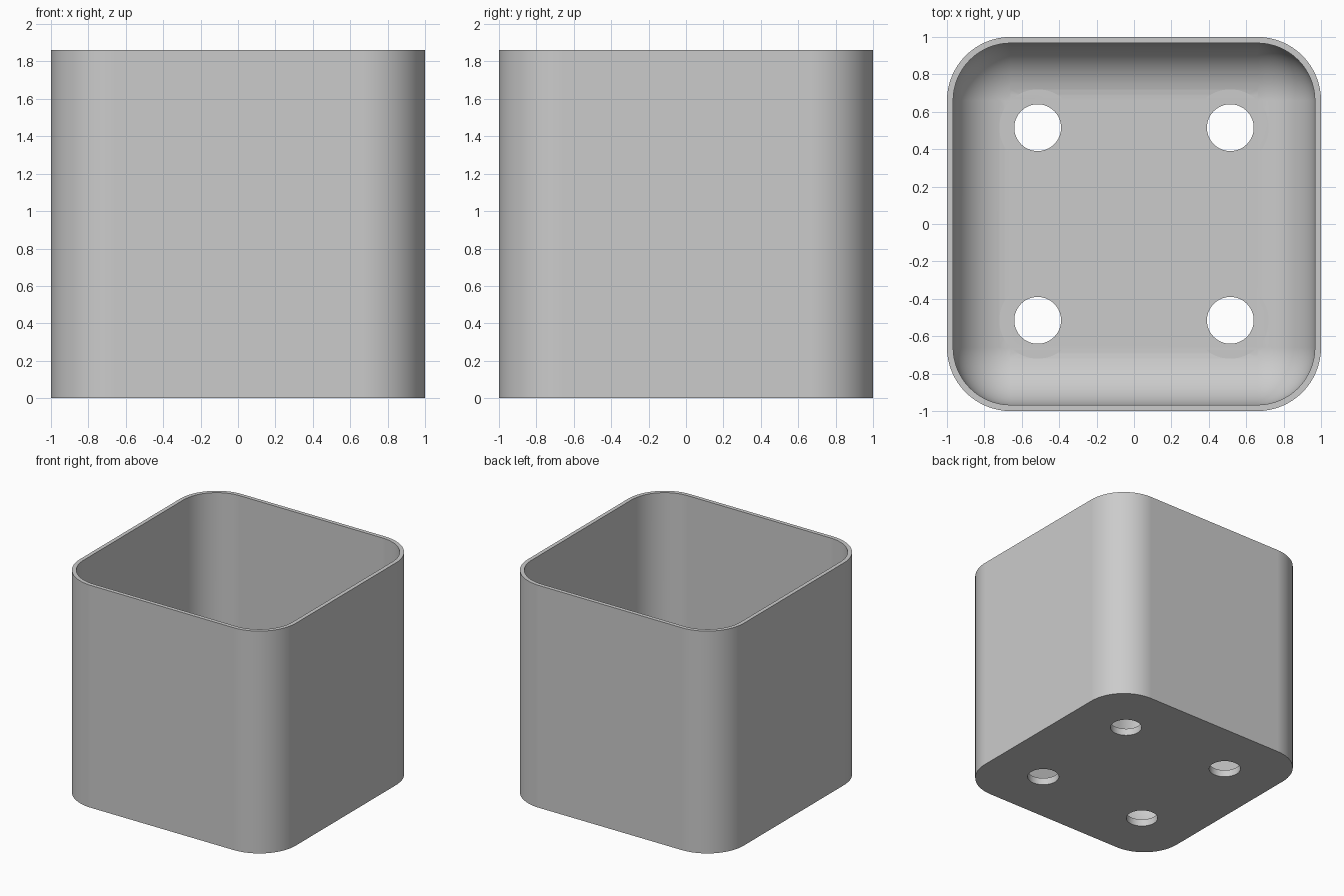
import bpy
import bmesh
from math import sin, cos, pi

HEIGHT, WALL, FLOOR = 1.86, 0.033, 0.06
CORNER = 0.34                  # outer corner radius
INNER = CORNER - WALL          # inner corner and floor fillet radius
STEPS = 16

if "Cube" in bpy.data.objects:
    bpy.data.objects.remove(bpy.data.objects["Cube"], do_unlink=True)

grey = bpy.data.materials.new("light_grey")
grey.use_nodes = True
colour = (0.6, 0.6, 0.6, 1)
grey.diffuse_color = colour
grey.node_tree.nodes["Principled BSDF"].inputs["Base Color"].default_value = colour


def ring(bm, radius, z):
    """Rounded square loop around the fixed corner centres."""
    c = 1 - CORNER
    verts = []
    for q, (sx, sy) in enumerate([(1, 1), (-1, 1), (-1, -1), (1, -1)]):
        for i in range(STEPS + 1):
            a = (q + i / STEPS) * pi / 2
            verts.append(bm.verts.new((sx * c + radius * cos(a), sy * c + radius * sin(a), z)))
    return verts


def cutter(name, x, y, radius, z0, z1):
    bpy.ops.mesh.primitive_cylinder_add(vertices=64, radius=radius, depth=z1 - z0,
                                        location=(x, y, (z0 + z1) / 2))
    ob = bpy.context.object
    ob.name = name
    ob.hide_render = True
    ob.data.materials.append(grey)
    return ob


# Shell: outer wall, rim, inner wall and rounded transition to the floor
bm = bmesh.new()
rings = [ring(bm, CORNER, 0), ring(bm, CORNER, HEIGHT), ring(bm, INNER, HEIGHT)]
for i in range(STEPS + 1):
    a = i / STEPS * pi / 2
    rings.append(ring(bm, INNER * cos(a), FLOOR + INNER * (1 - sin(a))))
for low, high in zip(rings, rings[1:]):
    n = len(low)
    for i in range(n):
        j = (i + 1) % n
        bm.faces.new((low[i], low[j], high[j], high[i]))
bm.faces.new(list(reversed(rings[0])))
bm.faces.new(rings[-1])
bmesh.ops.remove_doubles(bm, verts=bm.verts, dist=0.0001)
bmesh.ops.recalc_face_normals(bm, faces=bm.faces)
mesh = bpy.data.meshes.new("open_box")
bm.to_mesh(mesh)
bm.free()
mesh.materials.append(grey)
box = bpy.data.objects.new("open_box", mesh)
bpy.context.collection.objects.link(box)

# Four floor holes, each with a shallow clearance ring cut into the fillet
for x in (-0.515, 0.515):
    for y in (-0.515, 0.515):
        for tool in (cutter("clearance_cutter", x, y, 0.205, FLOOR + 0.0005, 0.5),
                     cutter("hole_cutter", x, y, 0.125, -0.2, 0.4)):
            mod = box.modifiers.new("cut", "BOOLEAN")
            mod.operation = "DIFFERENCE"
            mod.solver = "EXACT"
            mod.object = tool
            bpy.ops.object.select_all(action="DESELECT")
            box.select_set(True)
            bpy.context.view_layer.objects.active = box
            bpy.ops.object.modifier_apply(modifier=mod.name)
            bpy.data.objects.remove(tool, do_unlink=True)

# Smooth curves with crisp rims and flat walls
bpy.ops.object.shade_smooth_by_angle(angle=pi / 6)
weighted = box.modifiers.new("flat_walls", "WEIGHTED_NORMAL")
weighted.keep_sharp = True
